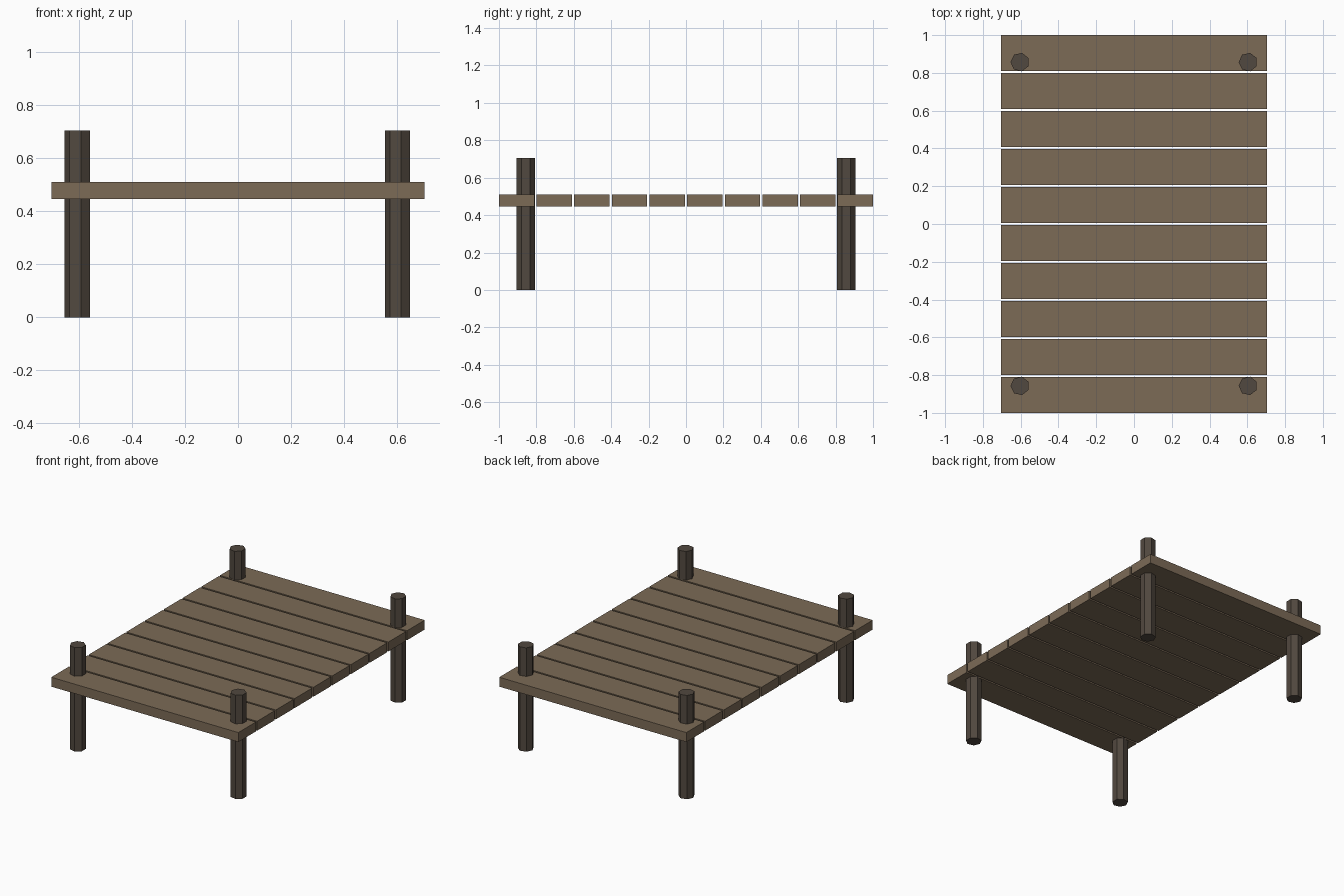
import bpy, math

if "Cube" in bpy.data.objects:
    bpy.data.objects.remove(bpy.data.objects["Cube"])


def material(name, rgb):
    m = bpy.data.materials.new(name)
    m.diffuse_color = (*rgb, 1.0)
    m.use_nodes = True
    m.node_tree.nodes["Principled BSDF"].inputs["Base Color"].default_value = m.diffuse_color
    return m


plank_wood = material("plank_wood", (0.20, 0.145, 0.094))
post_wood = material("post_wood", (0.083, 0.065, 0.05))

# Deck: ten boards running across x with narrow gaps
COUNT, WIDTH, LENGTH = 10, 0.189, 1.406
Z_LOW, Z_HIGH = 0.447, 0.511
pitch = (2.0 - WIDTH) / (COUNT - 1)
for i in range(COUNT):
    y = -1.0 + WIDTH / 2 + i * pitch
    bpy.ops.mesh.primitive_cube_add(size=1, location=(0, y, (Z_LOW + Z_HIGH) / 2))
    plank = bpy.context.object
    plank.name = f"deck_plank_{i + 1}"
    plank.scale = (LENGTH, WIDTH, Z_HIGH - Z_LOW)
    bpy.ops.object.transform_apply(location=False, rotation=False, scale=True)
    plank.data.materials.append(plank_wood)

# Corner posts: seven-sided, one edge pointing to -x, passing through the deck
POST_HEIGHT = 0.705
for y, end in ((-0.857, "front"), (0.857, "back")):
    for x, side in ((-0.604, "left"), (0.604, "right")):
        bpy.ops.mesh.primitive_cylinder_add(
            vertices=7, radius=0.05, depth=POST_HEIGHT,
            location=(x, y, POST_HEIGHT / 2), rotation=(0, 0, math.pi / 2))
        post = bpy.context.object
        post.name = f"{end}_{side}_post"
        post.data.materials.append(post_wood)
